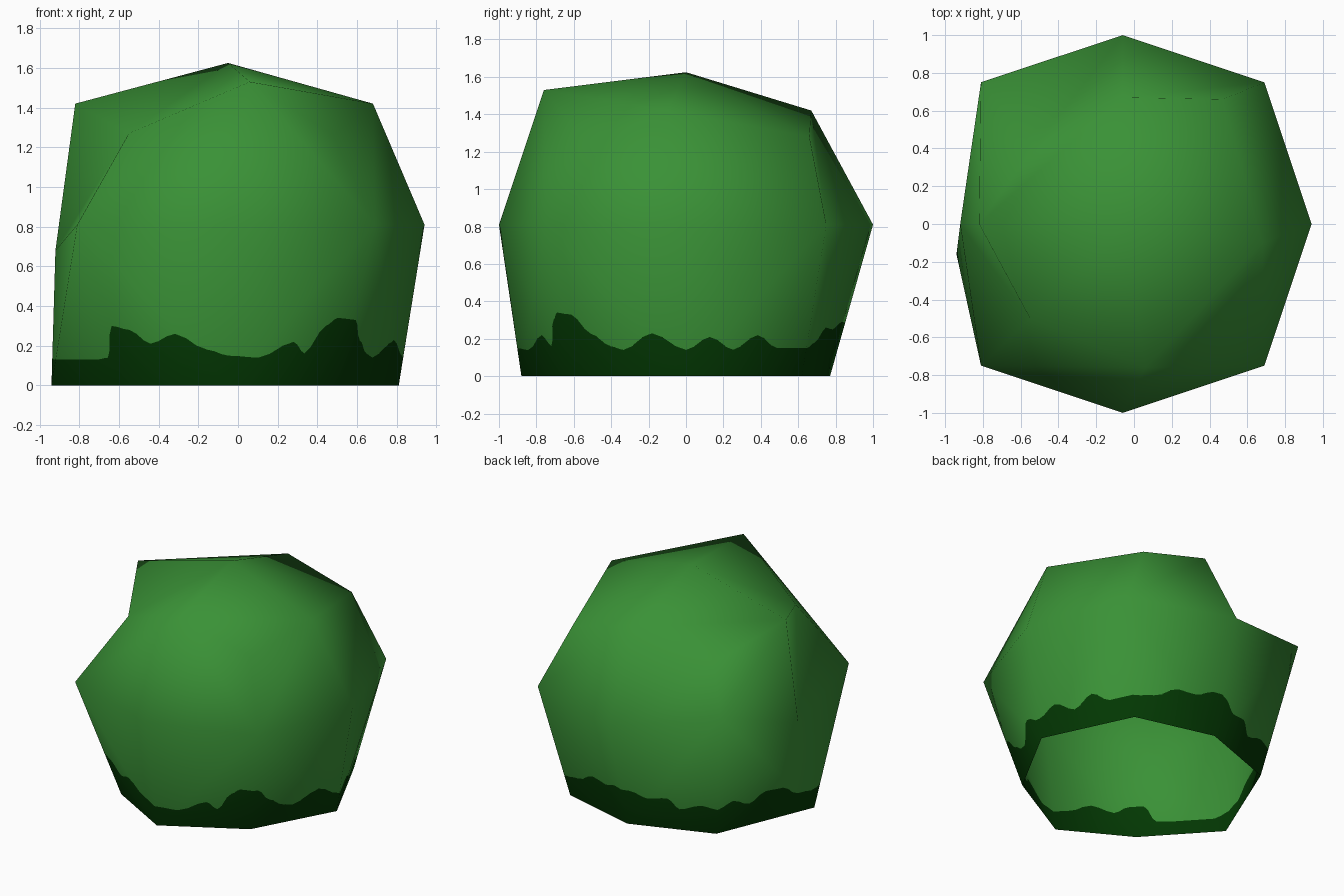
import bpy, bmesh, math
from mathutils import Vector

if "Cube" in bpy.data.objects:
    bpy.data.objects.remove(bpy.data.objects["Cube"])

# Eight points per level, starting at the left and going round by the front
BOTTOM = [(-.94, -.16, 0), (-.53, -.61, 0), (-.05, -.88, 0), (.5, -.57, 0),
          (.81, 0, 0), (.515, .62, 0), (-.06, .77, 0), (-.64, .56, 0)]
MIDDLE = [(-.92, 0, .68), (-.81, -.75, .81), (-.06, -1, .81), (.69, -.75, .81),
          (.94, 0, .81), (.69, .75, .81), (-.06, 1, .81), (-.81, .75, .98)]
TOP = [(-.82, 0, 1.42), (-.55, -.5, 1.27), (.06, -.76, 1.53), (.48, -.54, 1.26),
       (.68, -.1, 1.42), (.47, .66, 1.28), (-.06, .67, 1.42), (-.52, .42, 1.18)]
APEX = (-.05, 0, 1.625)
SIDE_FOLDS_IN = {0, 6}      # upper side quads folded towards their dented corner
TOP_FOLDS_IN = {1, 5}       # top corners joined straight to the apex

# Wavy top of the dark band: angle in degrees, height
WAVE = [(-168, .13), (-146, .13), (-140, .14), (-134, .3), (-128, .28), (-121, .21),
        (-111, .26), (-100, .18), (-93, .15), (-83, .14), (-70, .22), (-65, .16),
        (-58, .30), (-54, .34), (-46, .33), (-40, .23), (-32, .16), (-26, .14),
        (-13, .23), (0, .14), (9, .21), (19, .14), (29, .22), (38, .15), (50, .15),
        (60, .18), (72, .26), (82, .25), (90, .29), (98, .28), (106, .23), (116, .25),
        (122, .17), (132, .22), (139, .2), (146, .24), (155, .18), (163, .25),
        (172, .24), (180, .16), (192, .13)]


def material(name, rgb):
    m = bpy.data.materials.new(name)
    m.diffuse_color = (*rgb, 1)
    m.use_nodes = True
    m.node_tree.nodes["Principled BSDF"].inputs["Base Color"].default_value = m.diffuse_color
    return m


def rounded(points, steps=3):
    """Ease between the wave points so that the edge is curved."""
    out = [points[0]]
    for (d0, h0), (d1, h1) in zip(points, points[1:]):
        for s in range(1, steps + 1):
            t = s / steps
            out.append((d0 + (d1 - d0) * t, h0 + (h1 - h0) * t * t * (3 - 2 * t)))
    return out


def angle_of(p):
    a = math.degrees(math.atan2(p.y, p.x))
    return a + 360 if a < -168 else a


# Bush shell, open underneath
bm = bmesh.new()
low, mid, top = ([bm.verts.new(p) for p in row] for row in (BOTTOM, MIDDLE, TOP))
apex = bm.verts.new(APEX)
for i in range(8):
    j = (i + 1) % 8
    for a, b in ((low, mid), (mid, top)):
        fold = (i % 2 == 0) == (a is low)
        if a is mid and i in SIDE_FOLDS_IN:
            fold = not fold
        if fold:
            tris = ((a[i], a[j], b[j]), (a[i], b[j], b[i]))
        else:
            tris = ((a[i], a[j], b[i]), (a[j], b[j], b[i]))
        for t in tris:
            bm.faces.new(t)
    if i % 2 == 0:
        k = (i + 2) % 8
        if j in TOP_FOLDS_IN:
            bm.faces.new((top[i], top[j], apex))
            bm.faces.new((top[j], top[k], apex))
        else:
            bm.faces.new((top[i], top[j], top[k]))
            bm.faces.new((top[i], top[k], apex))

# Remember the smooth normals of the plain shell
bm.normal_update()
layer = bm.verts.layers.float_vector.new("soft")
for v in bm.verts:
    v[layer] = v.normal


def skirt():
    return [f for f in bm.faces if max(v.co.z for v in f.verts) < .41]


def cut(faces, co, no):
    geom = set(faces)
    for f in faces:
        geom.update(f.edges)
        geom.update(f.verts)
    bmesh.ops.bisect_plane(bm, geom=list(geom), dist=1e-5, plane_co=co, plane_no=no)


# Cut a skirt off just above the wave, then cut it into sectors
cut(list(bm.faces), (0, 0, .4), (0, 0, 1))
wave = rounded(WAVE)
for deg, h in wave:
    a = math.radians(deg)
    cut(skirt(), (0, 0, 0), (-math.sin(a), math.cos(a), 0))

# Cut each sector along the wave and colour what lies below
for (d0, h0), (d1, h1) in zip(wave, wave[1:]):
    a0, a1 = math.radians(d0), math.radians(d1)
    p0 = Vector((.87 * math.cos(a0), .87 * math.sin(a0), h0))
    p1 = Vector((.87 * math.cos(a1), .87 * math.sin(a1), h1))
    am = (a0 + a1) / 2
    no = Vector((math.cos(am), math.sin(am), 0)).cross(p1 - p0).normalized()

    def sector():
        return [f for f in skirt()
                if d0 < angle_of(f.calc_center_median()) < d1]
    cut(sector(), p0, no)
    for f in sector():
        if (f.calc_center_median() - p0).dot(no) < 0:
            f.material_index = 1

bmesh.ops.triangulate(bm, faces=[f for f in bm.faces if len(f.verts) > 4])
for f in bm.faces:
    f.smooth = True
normals = [Vector(v[layer]).normalized() for v in bm.verts]
bm.verts.layers.float_vector.remove(layer)

mesh = bpy.data.meshes.new("bush")
bm.to_mesh(mesh)
bm.free()
mesh.materials.append(material("leaf green", (.042, .285, .037)))
mesh.materials.append(material("dark base green", (.001, .04, .001)))
mesh.normals_split_custom_set_from_vertices(normals)
bush = bpy.data.objects.new("bush", mesh)
bpy.context.collection.objects.link(bush)
